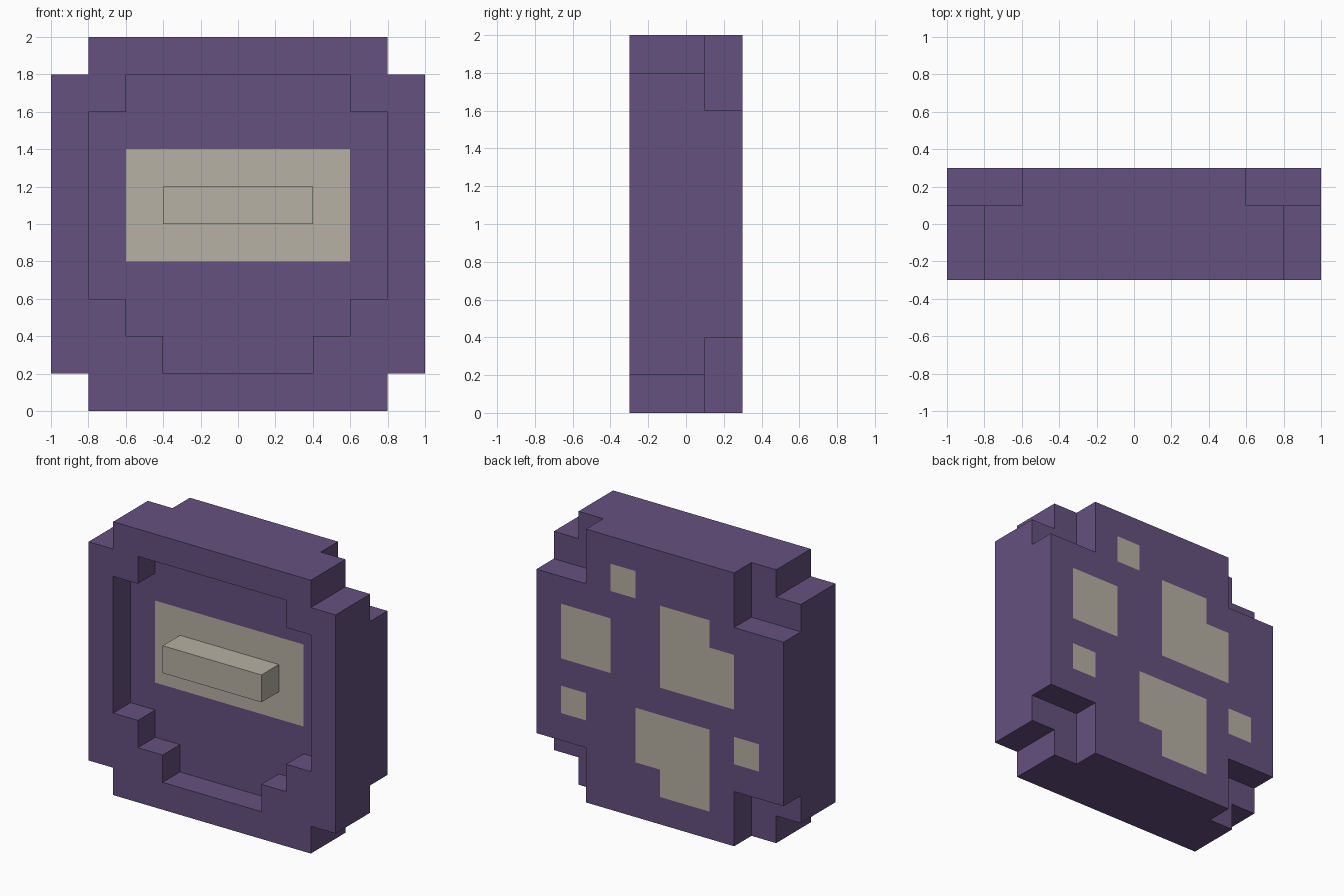
import bpy
import bmesh

if "Cube" in bpy.data.objects:
    bpy.data.objects.remove(bpy.data.objects["Cube"], do_unlink=True)

U = 0.2  # size of one block


def material(name, rgb):
    m = bpy.data.materials.new(name)
    m.use_nodes = True
    m.diffuse_color = (*rgb, 1)
    bsdf = m.node_tree.nodes["Principled BSDF"]
    bsdf.inputs["Base Color"].default_value = (*rgb, 1)
    bsdf.inputs["Roughness"].default_value = 0.8
    return m


purple = material("purple", (0.130, 0.082, 0.212))
beige = material("beige", (0.468, 0.440, 0.366))


def cells(*rects):
    """Block columns/rows (x, z) covered by rectangles (x0, x1, z0, z1), in blocks."""
    return {(i, k) for x0, x1, z0, z1 in rects
            for i in range(x0, x1) for k in range(z0, z1)}


# Stepped outlines of the three block layers, front to back
outline = cells((-4, 4, 0, 10), (-5, 5, 1, 9))
cavity = cells((-4, 4, 3, 8), (-3, 3, 2, 9), (-2, 2, 1, 2))
back = cells((-3, 3, 0, 10), (-5, 5, 2, 8))
layers = [outline - cavity, outline, back]

# Painted areas: panel on the recess floor, patches on the back
panel = cells((-3, 3, 4, 7))
patches = cells((1, 2, 8, 9), (2, 4, 5, 7), (3, 4, 3, 4),
                (-2, 0, 5, 8), (-3, -2, 5, 7),
                (-2, 1, 2, 4), (-2, 0, 1, 2), (-4, -3, 3, 4))


def build_blocks(name, layers, painted):
    """One shell around stacked block layers, without inner faces."""
    solid = {(i, j, k) for j, layer in enumerate(layers) for i, k in layer}
    bm = bmesh.new()
    verts = {}

    def vert(p):
        if p not in verts:
            verts[p] = bm.verts.new((p[0] * U, (p[1] - 1.5) * U, p[2] * U))
        return verts[p]

    for c in sorted(solid):
        for axis in range(3):
            for side in (0, 1):
                n = [0, 0, 0]
                n[axis] = 2 * side - 1
                if tuple(a + b for a, b in zip(c, n)) in solid:
                    continue
                u, v = (axis + 1) % 3, (axis + 2) % 3
                ring = []
                for du, dv in ((0, 0), (1, 0), (1, 1), (0, 1)):
                    p = list(c)
                    p[axis] += side
                    p[u] += du
                    p[v] += dv
                    ring.append(vert(tuple(p)))
                face = bm.faces.new(ring if side else ring[::-1])
                # Colour by facing direction and block position
                face.material_index = int(axis == 1 and (c[0], c[2]) in painted[side])
    mesh = bpy.data.meshes.new(name)
    bm.to_mesh(mesh)
    bm.free()
    for m in (purple, beige):
        mesh.materials.append(m)
    ob = bpy.data.objects.new(name, mesh)
    bpy.context.collection.objects.link(ob)
    return ob


# Shield body with recessed front and spotted back
build_blocks("shield_body", layers, (panel, patches))

# Grip bar standing on the recess floor
bpy.ops.mesh.primitive_cube_add(size=1, location=(0, -0.2, 1.1))
grip = bpy.context.object
grip.name = "grip_bar"
grip.scale = (0.8, 0.2, 0.2)
bpy.ops.object.transform_apply(location=False, rotation=False, scale=True)
grip.data.materials.append(beige)
